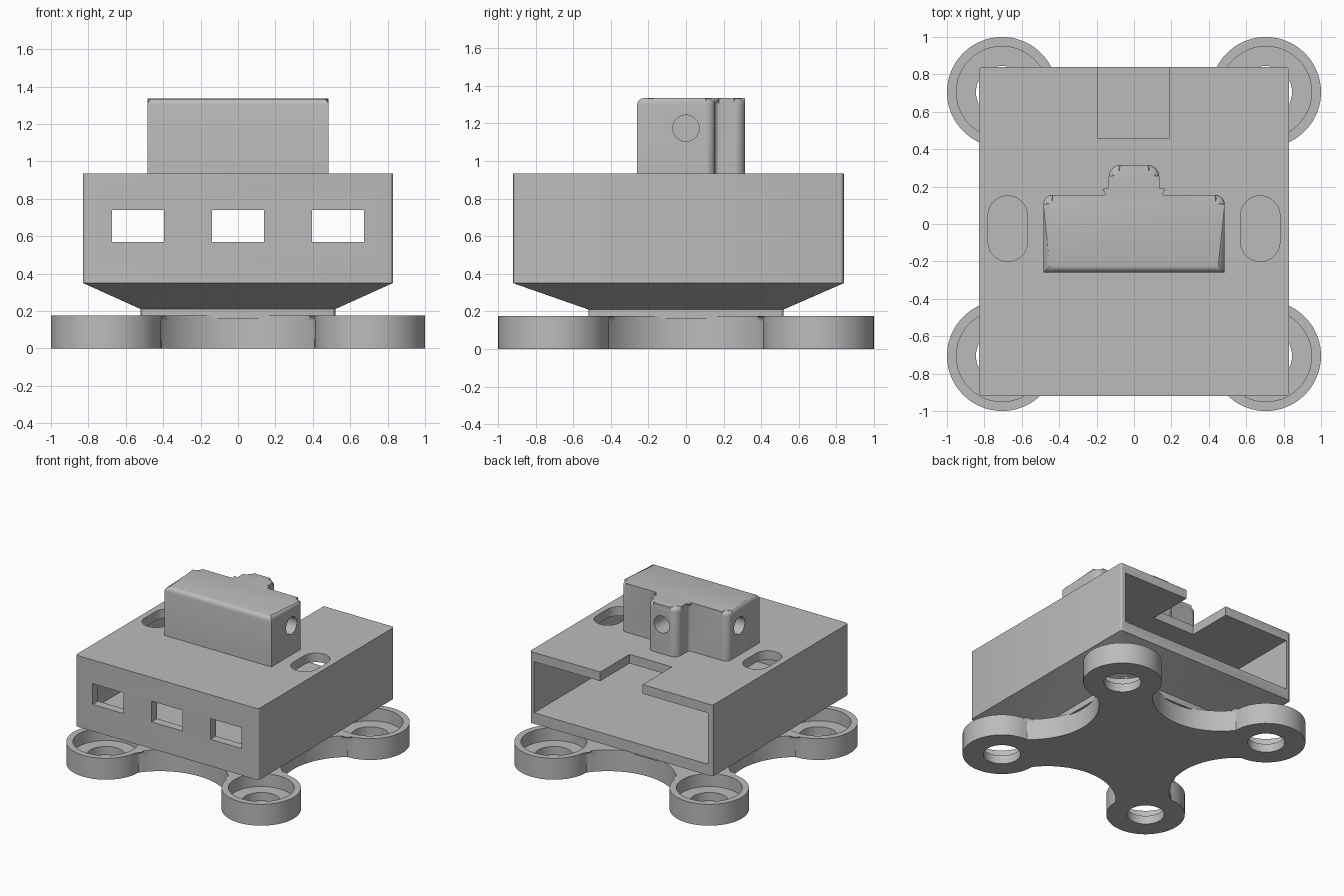
import bpy, bmesh, math
from mathutils import Vector, Matrix

cube = bpy.data.objects.get("Cube")
if cube:
    bpy.data.objects.remove(cube)

grey = bpy.data.materials.new("plain grey")
grey.use_nodes = True
grey.diffuse_color = (0.5, 0.5, 0.5, 1)
grey.node_tree.nodes["Principled BSDF"].inputs["Base Color"].default_value = (0.5, 0.5, 0.5, 1)


def fillet(corners, steps=6):
    """Outline from (x, y, radius) corners, each rounded by its radius."""
    out = []
    for i, (x, y, r) in enumerate(corners):
        p = Vector((x, y))
        if r == 0:
            out.append(p)
            continue
        d1 = (Vector(corners[i - 1][:2]) - p).normalized()
        d2 = (Vector(corners[(i + 1) % len(corners)][:2]) - p).normalized()
        half = d1.angle(d2) / 2
        centre = p + (d1 + d2).normalized() * r / math.sin(half)
        a = p + d1 * r / math.tan(half) - centre
        b = p + d2 * r / math.tan(half) - centre
        out += [centre + a.lerp(b, k / steps).normalized() * r for k in range(steps + 1)]
    return out


def rect(x0, x1, y0, y1, r=0.0, steps=6):
    return fillet([(x0, y0, r), (x1, y0, r), (x1, y1, r), (x0, y1, r)], steps)


def loft(name, rings, top_bevel=0):
    """Solid through (outline, z) rings, with an optional rounded top edge."""
    bm = bmesh.new()
    loops = [[bm.verts.new((p[0], p[1], z)) for p in pts] for pts, z in rings]
    n = len(loops[0])
    for low, high in zip(loops, loops[1:]):
        for i in range(n):
            j = (i + 1) % n
            bm.faces.new((low[i], low[j], high[j], high[i]))
    bm.faces.new(loops[0][::-1])
    top = bm.faces.new(loops[-1])
    if top_bevel:
        bmesh.ops.bevel(bm, geom=list(top.edges), offset=top_bevel, segments=4,
                        profile=0.5, affect='EDGES')
    bmesh.ops.recalc_face_normals(bm, faces=bm.faces)
    mesh = bpy.data.meshes.new(name)
    bm.to_mesh(mesh)
    bm.free()
    ob = bpy.data.objects.new(name, mesh)
    bpy.context.collection.objects.link(ob)
    mesh.materials.append(grey)
    return ob


def box(x0, x1, y0, y1, z0, z1):
    return loft("cutter", [(rect(x0, x1, y0, y1), z0), (rect(x0, x1, y0, y1), z1)])


def cylinder(radius, start, end):
    """Cylindrical cutter between two points."""
    start, end = Vector(start), Vector(end)
    circle = [(radius * math.cos(math.tau * k / 48), radius * math.sin(math.tau * k / 48))
              for k in range(48)]
    ob = loft("cutter", [(circle, 0), (circle, (end - start).length)])
    turn = (end - start).to_track_quat('Z', 'Y').to_matrix().to_4x4()
    ob.data.transform(Matrix.Translation(start) @ turn)
    return ob


def finish(ob, cutters):
    """Cut the part and smooth its rounded faces."""
    bpy.ops.object.select_all(action='DESELECT')
    bpy.context.view_layer.objects.active = ob
    ob.select_set(True)
    for c in cutters:
        c.hide_render = True
        mod = ob.modifiers.new("cut", 'BOOLEAN')
        mod.operation, mod.solver, mod.object = 'DIFFERENCE', 'EXACT', c
        bpy.ops.object.modifier_apply(modifier=mod.name)
        bpy.data.objects.remove(c)
    bpy.ops.object.shade_smooth_by_angle(angle=math.radians(30))


# Base plate: round pads on the corners joined by hollow arcs
PAD, R, WAIST = 0.705, 0.295, 0.5
reach, sag = PAD - R, PAD - WAIST
arc_r = (reach ** 2 + sag ** 2) / (2 * sag)
swing = math.asin(reach / arc_r)
quarter = []
for k in range(41):
    a = math.radians(-90 + 270 * k / 40)
    quarter.append(Vector((PAD + R * math.cos(a), PAD + R * math.sin(a))))
for k in range(1, 24):
    a = swing - 2 * swing * k / 24
    quarter.append(Vector((arc_r * math.sin(a), WAIST + arc_r - arc_r * math.cos(a))))
outline = []
for q in range(4):
    turn = Matrix.Rotation(q * math.pi / 2, 2)
    outline += [turn @ p for p in quarter]
base = loft("base_plate", [(outline, 0), (outline, 0.175)], top_bevel=0.03)
cuts = []
for sx in (-PAD, PAD):
    for sy in (-PAD, PAD):
        cuts.append(cylinder(0.245, (sx, sy, 0.07), (sx, sy, 0.3)))
        cuts.append(cylinder(0.14, (sx, sy, -0.1), (sx, sy, 0.2)))
finish(base, cuts)

# Housing: hub, flared underside and hollow box open at the back
hub = rect(-0.52, 0.52, -0.52, 0.52, 0.02, 3)
shell = rect(-0.83, 0.83, -0.92, 0.84, 0.02, 3)
housing = loft("housing", [(hub, 0.16), (hub, 0.21), (shell, 0.35), (shell, 0.935)])
cuts = [box(-0.79, 0.79, -0.85, 1, 0.44, 0.86),
        box(-0.195, 0.19, 0.46, 1, 0.8, 1.1)]
for x in (-0.535, 0, 0.535):
    cuts.append(box(x - 0.14, x + 0.14, -1, -0.8, 0.57, 0.74))
for x in (-0.675, 0.675):
    slot = rect(x - 0.105, x + 0.105, -0.2, 0.15, 0.104, 12)
    cuts.append(loft("cutter", [(slot, 0.8), (slot, 1.1)]))
finish(housing, cuts)

# Top block with a rear boss and blind holes
tee = fillet([(-0.485, -0.26, 0), (0.485, -0.26, 0), (0.485, 0.155, 0.05), (0.135, 0.155, 0.02),
              (0.135, 0.315, 0.06), (-0.135, 0.315, 0.06), (-0.135, 0.155, 0.02),
              (-0.485, 0.155, 0.05)])
block = loft("top_block", [(tee, 0.93), (tee, 1.335)], top_bevel=0.035)
finish(block, [cylinder(0.07, (0.6, 0, 1.175), (0.2, 0, 1.175)),
               cylinder(0.07, (-0.6, 0, 1.175), (-0.2, 0, 1.175)),
               cylinder(0.07, (0, 0.5, 1.175), (0, 0.05, 1.175))])
